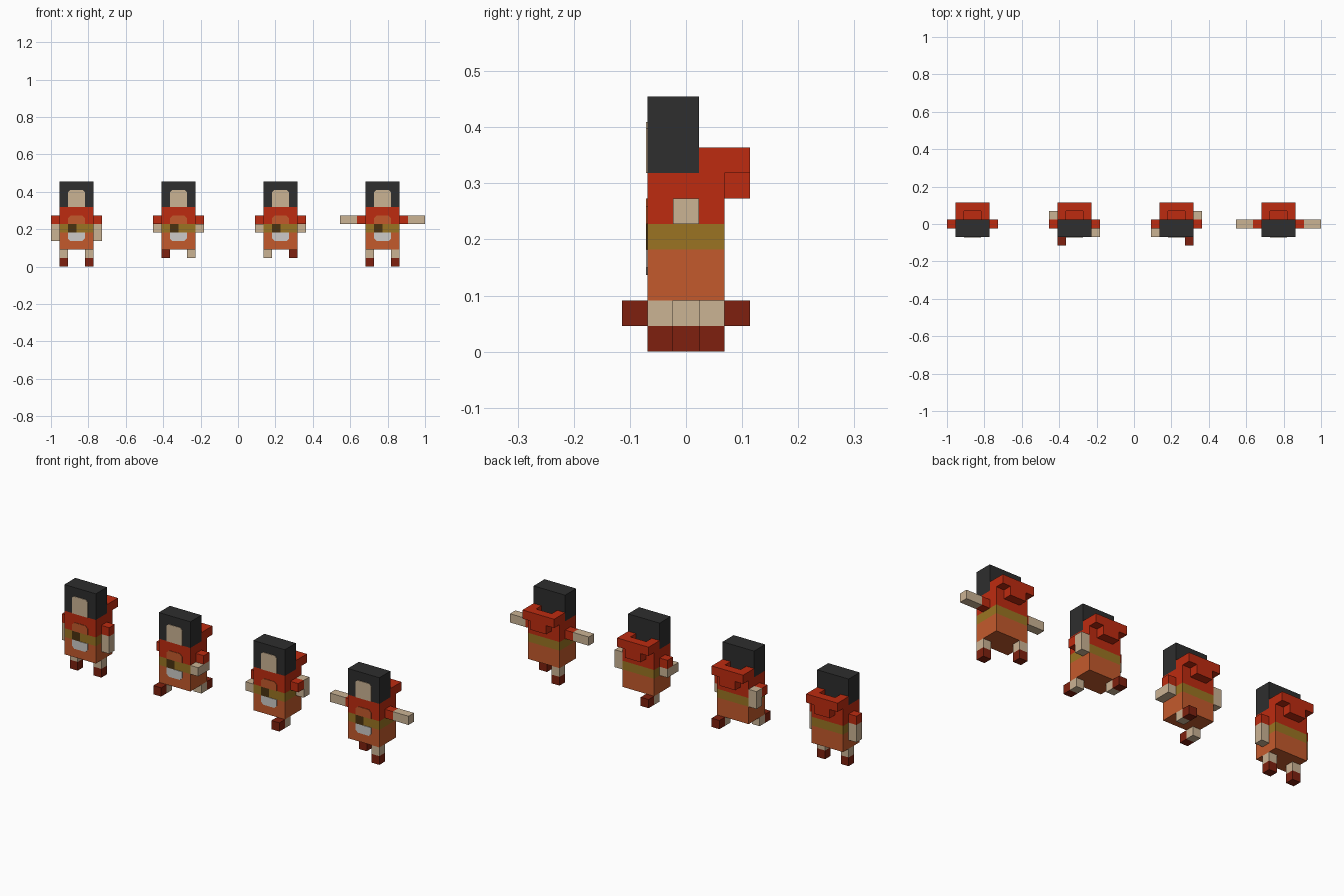
import bpy, bmesh
from mathutils import Vector

if "Cube" in bpy.data.objects:
    bpy.data.objects.remove(bpy.data.objects["Cube"])

U = 1 / 22  # one voxel


def material(name, rgb):
    m = bpy.data.materials.new(name)
    lin = [((c / 255 + 0.055) / 1.055) ** 2.4 for c in rgb]
    m.diffuse_color = (*lin, 1)
    m.use_nodes = True
    m.node_tree.nodes["Principled BSDF"].inputs["Base Color"].default_value = m.diffuse_color
    return m


RED = material("red cloth", (190, 43, 16))
ORANGE = material("orange cloth", (196, 90, 44))
YELLOW = material("ochre belt", (155, 116, 34))
BOOT = material("dark red boots", (126, 32, 14))
SKIN = material("skin", (203, 179, 148))
HAIR = material("charcoal hair", (46, 46, 46))
WHITE = material("pale grey", (205, 203, 200))
BROWN = material("brown buckle", (74, 50, 16))


def finish(name, bm, mats):
    bmesh.ops.recalc_face_normals(bm, faces=bm.faces)
    mesh = bpy.data.meshes.new(name)
    bm.to_mesh(mesh)
    bm.free()
    for m in mats:
        mesh.materials.append(m)
    ob = bpy.data.objects.new(name, mesh)
    bpy.context.collection.objects.link(ob)
    return ob


def box_mesh(x, y, z):
    """Box from (min, max) ranges given in voxels."""
    bm = bmesh.new()
    bmesh.ops.create_cube(bm, size=1)
    for v in bm.verts:
        v.co = Vector([(r[0] + (c + 0.5) * (r[1] - r[0])) * U
                       for r, c in zip((x, y, z), v.co)])
    return bm


def box(name, x, y, z, mat):
    return finish(name, box_mesh(x, y, z), [mat])


def prism(name, pts, offset, mat):
    """Polygon (voxel units) extruded along an offset vector."""
    bm = bmesh.new()
    f = bm.faces.new([bm.verts.new(Vector(p) * U) for p in pts])
    ext = bmesh.ops.extrude_face_region(bm, geom=[f])["geom"]
    bmesh.ops.translate(bm, vec=Vector(offset) * U,
                        verts=[g for g in ext if isinstance(g, bmesh.types.BMVert)])
    return finish(name, bm, [mat])


def plate(name, cx, x0, x1, z0, z1, mat, top=0.0, bottom=0.0):
    """Thin painted plate on the front, with cut corners."""
    a, b = cx + x0, cx + x1
    pts = [(a + bottom, z0), (b - bottom, z0), (b, z0 + bottom), (b, z1 - top),
           (b - top, z1), (a + top, z1), (a, z1 - top), (a, z0 + bottom)]
    pts = list(dict.fromkeys(pts))
    prism(name, [(x, -1.5, z) for x, z in pts], (0, -0.06, 0), mat)


def torso(cx):
    bm = box_mesh((cx - 2, cx + 2), (-1.5, 1.5), (2, 7))
    for z in (4, 5):
        bmesh.ops.bisect_plane(bm, geom=bm.verts[:] + bm.edges[:] + bm.faces[:],
                               plane_co=(0, 0, z * U), plane_no=(0, 0, 1))
    for f in bm.faces:
        z = f.calc_center_median().z / U
        f.material_index = 0 if z < 4 else 1 if z < 5 else 2
    finish("torso", bm, [ORANGE, YELLOW, RED])


def arm(cx, s, pose):
    def span(a, b):
        return tuple(sorted((cx + s * a, cx + s * b)))
    mid, x = (-0.5, 0.5), span(2, 3)
    box("sleeve", x, mid, (5, 6), RED)
    if pose == "down":
        box("forearm", x, mid, (3, 5), SKIN)
    elif pose == "out":
        box("forearm", span(3, 5), mid, (5, 6), SKIN)
    elif pose == "forward":
        box("forearm", x, (-1.5, 0.5), (4, 5), SKIN)
    else:
        box("forearm", x, (0.5, 1.5), (4, 6), SKIN)


def leg(cx, s, y, swing):
    """y is the leg centre; swing moves the boot fore or aft instead of down."""
    x = tuple(sorted((cx + s, cx + 2 * s)))
    box("leg", x, (y - 0.5, y + 0.5), (1, 2), SKIN)
    by, bz = (y + swing, 1) if swing else (y, 0)
    box("boot", x, (by - 0.5, by + 0.5), (bz, bz + 1), BOOT)


def figure(cx, arms, legs):
    torso(cx)
    box("head", (cx - 2, cx + 2), (-1.5, 0.5), (7, 10), HAIR)
    # lowered hood: U-shaped collar with a hanging tip
    prism("hood", [(cx + x, y, 7) for x, y in
                   ((-2, .5), (-1, .5), (-1, 1.5), (1, 1.5),
                    (1, .5), (2, .5), (2, 2.5), (-2, 2.5))], (0, 0, 1), RED)
    box("hood_tip", (cx - 1, cx + 1), (1.5, 2.5), (6, 7), RED)
    # painted front details
    plate("face", cx, -1, 1, 7, 9, SKIN, top=0.25)
    plate("chest_patch", cx, -1, 1, 5, 6, ORANGE, top=0.3)
    plate("buckle", cx, -1, 0, 4, 5, BROWN)
    plate("belly_patch", cx, -1, 1, 3, 4, WHITE, bottom=0.3)
    for s, pose, (y, swing) in zip((-1, 1), arms, legs):
        arm(cx, s, pose)
        leg(cx, s, y, swing)


# four poses: standing, two strides, arms spread
figure(-19, ("down", "down"), ((0, 0), (0, 0)))
figure(-7, ("back", "forward"), ((-1, -1), (1, 1)))
figure(5, ("forward", "back"), ((1, 1), (-1, -1)))
figure(17, ("out", "out"), ((1, 0), (-1, 0)))
